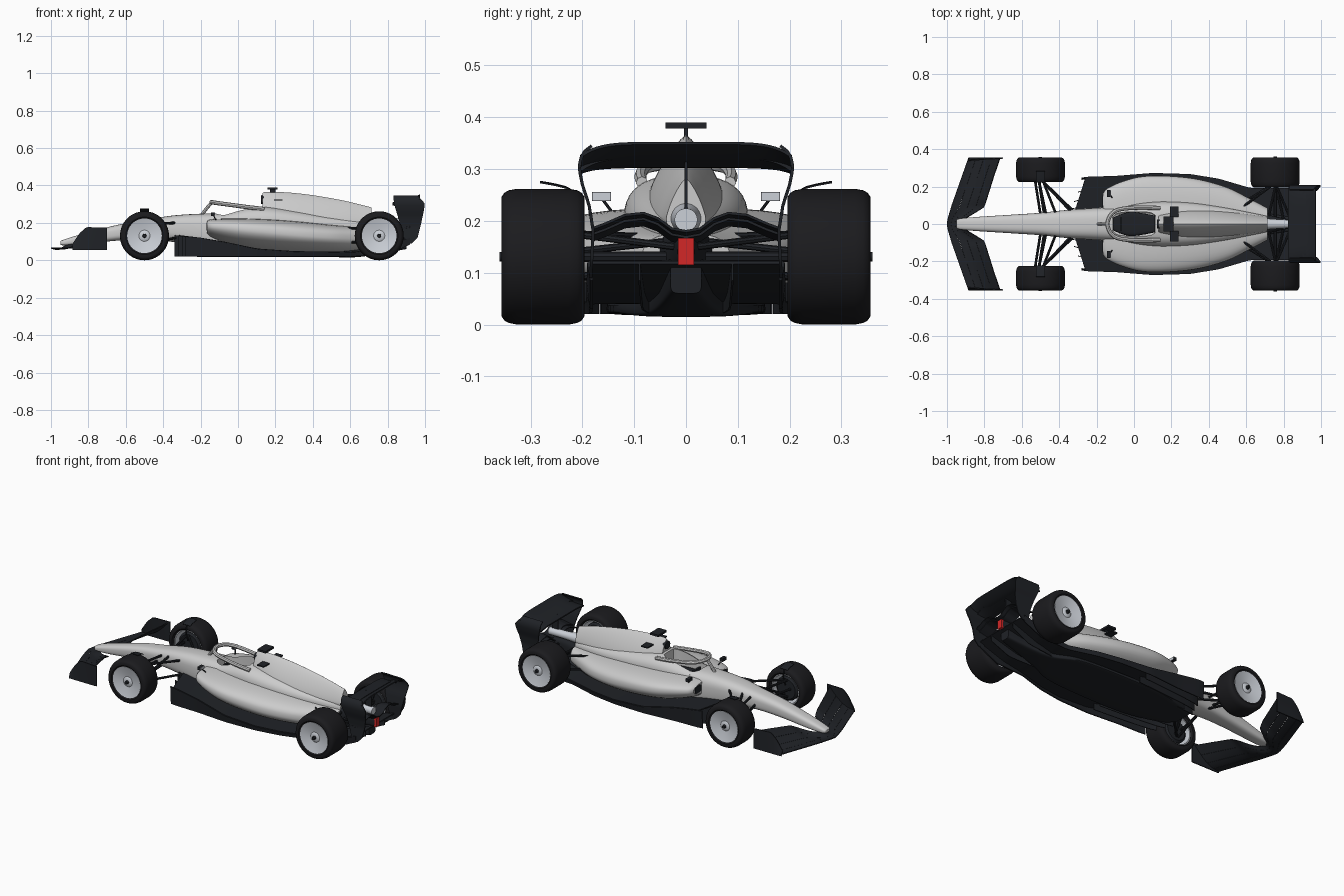
import bpy, bmesh, math
from mathutils import Vector

if "Cube" in bpy.data.objects:
    bpy.data.objects.remove(bpy.data.objects["Cube"])


def mat(name, c):
    m = bpy.data.materials.new(name)
    m.diffuse_color = (*c, 1)
    m.use_nodes = True
    m.node_tree.nodes["Principled BSDF"].inputs["Base Color"].default_value = m.diffuse_color
    return m


DARK = mat("carbon", (0.014, 0.016, 0.02))
RUBBER = mat("rubber", (0.011, 0.011, 0.013))
RIM = mat("rim_silver", (0.6, 0.63, 0.68))
RED = mat("rain_light_red", (0.65, 0.02, 0.02))


def make(name, verts, faces, m=None, mirror=False, thick=0):
    me = bpy.data.meshes.new(name)
    me.from_pydata(verts, [], faces)
    bm = bmesh.new()
    bm.from_mesh(me)
    bmesh.ops.remove_doubles(bm, verts=bm.verts, dist=1e-5)
    bmesh.ops.recalc_face_normals(bm, faces=bm.faces)
    bm.to_mesh(me)
    bm.free()
    ob = bpy.data.objects.new(name, me)
    bpy.context.collection.objects.link(ob)
    if m:
        me.materials.append(m)
    if mirror:
        ob.modifiers.new("mirror", 'MIRROR').use_axis = (False, True, False)
    if thick:
        s = ob.modifiers.new("thickness", 'SOLIDIFY')
        s.thickness, s.offset = thick, 0
    return ob


def smooth_rows(rows, k=6):
    # Catmull-Rom resampling of section rows
    out = []
    for i in range(len(rows) - 1):
        p0, p1, p2, p3 = (rows[min(max(j, 0), len(rows) - 1)] for j in (i - 1, i, i + 1, i + 2))
        for s in range(k):
            t = s / k
            out.append([b + .5 * t * (c - a + t * (2*a - 5*b + 4*c - d + t * (3*(b - c) + d - a)))
                        for a, b, c, d in zip(p0, p1, p2, p3)])
    return out + [rows[-1]]


def loft(name, rows, up=2.5, low=2.5, m=None, n=40, yc=0, mirror=False):
    # rows: x, half width, bottom, widest height, top
    rows = smooth_rows(rows)
    verts, faces = [], []
    for x, hw, zb, zm, zt in rows:
        for i in range(n):
            a = 2 * math.pi * i / n
            c, s = math.cos(a), math.sin(a)
            e = 2 / (up if s >= 0 else low)
            y = math.copysign(abs(c) ** e, c) * hw
            verts.append((x, yc + y, zm + (zt - zm if s >= 0 else zb - zm) * abs(s) ** e))
    for r in range(len(rows) - 1):
        for i in range(n):
            j = (i + 1) % n
            faces.append((r*n + i, r*n + j, r*n + n + j, r*n + n + i))
    faces += [tuple(range(n)), tuple(range(len(verts) - n, len(verts)))]
    return make(name, verts, faces, m, mirror)


def sheet(name, fn, nu, nv, thick, m=DARK, mirror=True):
    verts = [fn(u / nu, v / nv) for u in range(nu + 1) for v in range(nv + 1)]
    w = nv + 1
    faces = [(u*w + v, u*w + v + 1, u*w + w + v + 1, u*w + w + v) for u in range(nu) for v in range(nv)]
    return make(name, verts, faces, m, mirror, thick)


def tab(pts, x):
    if x <= pts[0][0]:
        return pts[0][1]
    for (a, p), (b, q) in zip(pts, pts[1:]):
        if x <= b:
            return p + (q - p) * (x - a) / (b - a)
    return pts[-1][1]


def lathe(name, prof, x, y, z, m, n=56):
    k = len(prof)
    verts = [(x + r * math.cos(2*math.pi*i/n), y + w, z + r * math.sin(2*math.pi*i/n))
             for i in range(n) for w, r in prof]
    faces = [(i*k + j, i*k + (j+1) % k, ((i+1) % n)*k + (j+1) % k, ((i+1) % n)*k + j)
             for i in range(n) for j in range(k)]
    return make(name, verts, faces, m, True)


def tube(name, pts, r, m=DARK, kind='POLY', mirror=True):
    for s in ((1, -1) if mirror else (1,)):
        cu = bpy.data.curves.new(name, 'CURVE')
        cu.dimensions, cu.bevel_depth, cu.bevel_resolution, cu.use_fill_caps = '3D', r, 2, True
        sp = cu.splines.new(kind)
        sp.points.add(len(pts) - 1)
        for p, c in zip(sp.points, pts):
            p.co = (c[0], c[1] * s, c[2], 1)
        if kind == 'NURBS':
            sp.use_endpoint_u, sp.order_u = True, 4
        ob = bpy.data.objects.new(name, cu)
        bpy.context.collection.objects.link(ob)
        if m:
            cu.materials.append(m)


def box(name, c, d, m=DARK, mirror=False):
    v = [(c[0] + i*d[0]/2, c[1] + j*d[1]/2, c[2] + k*d[2]/2) for i in (-1, 1) for j in (-1, 1) for k in (-1, 1)]
    f = [(0, 1, 3, 2), (4, 6, 7, 5), (0, 4, 5, 1), (2, 3, 7, 6), (0, 2, 6, 4), (1, 5, 7, 3)]
    return make(name, v, f, m, mirror)


# Bodywork
nose = loft("nose_and_tub", [
    (-.95, .016, .085, .093, .1), (-.935, .028, .08, .093, .109), (-.85, .037, .083, .108, .136),
    (-.65, .05, .105, .145, .188), (-.5, .06, .112, .16, .214), (-.36, .075, .1, .17, .238),
    (-.2, .086, .07, .16, .249), (0, .1, .04, .15, .252), (.15, .11, .04, .15, .26)], 3, 3)
pods = loft("sidepods", [
    (-.165, .165, .135, .18, .212), (-.14, .192, .115, .178, .22), (-.06, .228, .085, .172, .224),
    (.05, .255, .06, .16, .224), (.2, .256, .045, .145, .218), (.35, .238, .04, .13, .206),
    (.5, .195, .04, .12, .19), (.62, .135, .045, .115, .18), (.715, .085, .06, .12, .175)], 3, 1.9)
surround = loft("cockpit_surround", [
    (-.08, .09, .14, .2, .246), (.0, .106, .14, .2, .272), (.08, .116, .14, .2, .287), (.17, .12, .14, .2, .286),
    (.32, .112, .13, .19, .266), (.5, .085, .12, .18, .236), (.715, .042, .12, .17, .21)], 2.6, 2.6)
loft("engine_cover", [
    (.13, .04, .2, .28, .357), (.15, .052, .2, .27, .365), (.26, .075, .18, .24, .363),
    (.4, .075, .16, .22, .348), (.55, .06, .16, .21, .322), (.65, .046, .16, .205, .299),
    (.715, .038, .165, .205, .282)], 1.3, 2.2)
loft("air_intake", [(.122, .024, .302, .325, .347), (.14, .026, .3, .325, .35)], 2, 2, DARK)
loft("sidepod_inlet", [(-.169, .03, .16, .182, .203), (-.15, .03, .16, .182, .203)], 4, 4, DARK, 32, .122, True)

# Cockpit opening
cut = loft("cockpit_cutter", [(-.115, .035, .15, .25, .4), (-.09, .056, .15, .25, .4), (-.02, .065, .15, .25, .4),
                              (.08, .062, .15, .25, .4), (.115, .045, .15, .25, .4)], 12, 12)
cut.hide_render = True
cut.hide_set(True)
for ob in (nose, pods, surround):
    b = ob.modifiers.new("opening", 'BOOLEAN')
    b.operation, b.object, b.solver = 'DIFFERENCE', cut, 'EXACT'
loft("cockpit_lining", [(-.113, .034, .14, .17, .2), (-.02, .064, .14, .17, .2), (.113, .045, .14, .17, .2)], 6, 6, DARK)
box("steering_wheel", (-.07, 0, .215), (.012, .07, .035))
tube("halo_ring", [(.14, .085, .274), (.05, .09, .284), (-.05, .086, .298), (-.12, .07, .307), (-.142, .02, .311),
                   (-.142, 0, .311)], .0115, None, 'NURBS')
tube("halo_pillar", [(-.138, 0, .31), (-.165, 0, .285), (-.195, 0, .24)], .009, None, 'NURBS', False)
box("camera_bar", (.185, 0, .384), (.055, .08, .012))
box("camera_stalk", (.185, 0, .37), (.03, .008, .025))
box("cover_winglet", (.215, .065, .322), (.045, .055, .007), DARK, True)
box("mirror", (-.135, .163, .247), (.02, .036, .018), DARK, True)
box("mirror_glass", (-.124, .163, .247), (.003, .034, .016), RIM, True)
tube("mirror_stay", [(-.13, .16, .24), (-.11, .13, .2)], .003)

# Floor, skirts, plank and diffuser
HW = [(-.34, .235), (-.25, .25), (-.1, .254), (.1, .27), (.3, .264), (.45, .24), (.62, .19), (.92, .188)]
ROOF = [(-.345, .135), (-.2, .118), (-.08, .098), (.1, .06), (.3, .046), (.62, .042), (.75, .065), (.92, .12)]
LOW = [(-.34, .02), (.6, .021), (.8, .03), (.92, .085)]


def floor_pt(u, v):
    x = -.34 + .08 * v + (1.26 - .08 * v) * u
    return (x, v * tab(HW, x), tab(ROOF, x))


def skirt_pt(u, v):
    x = -.28 + 1.2 * u
    lo, hi = tab(LOW, x), tab(ROOF, x)
    return (x, tab(HW, x) - .006 * (1 - v), lo + (hi - lo) * v)


def fence(y0, y1, x0, x1):
    def f(u, v):
        x = x0 + (x1 - x0) * u
        lo, hi = tab(LOW, x), tab(ROOF, x)
        return (x, y0 + (y1 - y0) * u ** .6, lo + (hi - lo) * v)
    return f


sheet("floor", floor_pt, 50, 10, .006)
sheet("floor_skirt", skirt_pt, 50, 4, .006)
for i, (a, b) in enumerate(((.08, .11), (.12, .165), (.17, .215))):
    sheet("floor_fence", fence(a, b, -.34 + i * .02, .1), 14, 3, .004)
sheet("diffuser_fence", fence(.07, .09, .62, .92), 8, 3, .004)
loft("plank", [(-.34, .06, .035, .05, .11), (-.25, .1, .02, .035, .1), (0, .15, .018, .03, .055), (.45, .14, .018, .03, .045),
               (.65, .07, .018, .035, .06), (.9, .03, .06, .09, .12)], 5, 5, DARK)

# Front wing: four stacked elements and endplates
LE = [(0, -1), (.03, -.995), (.1, -.975), (.355, -.885)]
TE = [(0, -.92), (.03, -.9), (.09, -.8), (.25, -.75), (.355, -.715)]
RISE = [(0, .015), (.05, .02), (.13, .065), (.25, .085), (.355, .1)]


def wing_el(t0, t1):
    def f(u, v):
        y, t = .352 * u, t0 + (t1 - t0) * v
        a, b = tab(LE, y), tab(TE, y)
        return (a + (b - a) * t, y, .066 - .012 * math.sin(math.pi * t) + tab(RISE, y) * t ** 1.6)
    return f


for i in range(4):
    sheet("front_wing_element", wing_el(i * .25, i * .25 + .245), 24, 5, .005)
sheet("front_wing_endplate", lambda u, v: (
    -.885 + .185 * u, .352 - .012 * v * (1 - u),
    .055 + v * (tab([(0, .03), (.2, .088), (.4, .122), (1, .12)], u))), 16, 6, .006)

# Rear wing, endplates, beam wing, pylon
FR = [(.09, .895), (.2, .865), (.3, .835), (.348, .83)]
RE = [(.09, .93), (.12, .96), (.2, .98), (.3, 1.0), (.32, .985), (.348, .955)]
YY = [(.09, .184), (.18, .179), (.23, .187), (.27, .2), (.3, .206), (.32, .204), (.335, .195), (.348, .178)]


def endplate(u, v):
    z = .09 + .255 * v
    a, b = tab(FR, z), tab(RE, z)
    return (a + (b - a) * u, tab(YY, z), z)


def rear_el(x0, x1, z0, z1):
    def f(u, v):
        drop = .025 * u ** 6
        return (x0 + (x1 - x0) * v, .203 * u, z0 + (z1 - z0) * v ** 1.5 - drop * (.4 + .6 * v))
    return f


def beam(x, z):
    # dips under the exhaust, crests either side of it
    bump = [(0, .165), (.15, .17), (.3, .19), (.45, .2), (.65, .196), (.85, .18), (1, .17)]
    return lambda u, v: (x + .07 * v, .182 * u, tab(bump, u) + z + .012 * v)


sheet("rear_wing_endplate", endplate, 8, 24, .006)
sheet("rear_wing_main", rear_el(.825, .92, .306, .325), 20, 6, .008)
sheet("rear_wing_flap", rear_el(.9, .972, .318, .35), 20, 6, .006)
sheet("beam_wing_lower", beam(.86, -.008), 20, 4, .005)
sheet("beam_wing_upper", beam(.88, .003), 20, 4, .005)
box("wing_pylon", (.875, 0, .265), (.04, .006, .1))

# Gearbox tail, exhaust and rain light
loft("crash_structure", [(.68, .06, .07, .13, .185), (.8, .03, .1, .14, .18), (.925, .016, .115, .14, .168)], 3, 3, DARK)
loft("exhaust", [(.7, .03, .175, .205, .235), (.8, .023, .18, .203, .226), (.91, .022, .18, .202, .224)], 2, 2, RIM)
box("rain_light", (.93, 0, .141), (.014, .03, .052), RED)

# Wheels
for end, x, y, W in (("front", -.5, .225, .13), ("rear", .755, .196, .16)):
    R = .131
    lathe(end + "_tyre", [(.01, .092), (0, .1), (0, .115), (.005, .123), (.014, .128), (.03, R), (W - .03, R),
                          (W - .014, .128), (W - .005, .123), (W, .115), (W, .1), (W - .006, .092)], x, y, R, RUBBER)
    lathe(end + "_rim", [(.012, .0925), (W - .004, .0925), (W - .006, .087), (W - .016, .03), (W - .01, .02),
                         (W - .01, 0), (W - .035, 0), (W - .035, .082), (.012, .086)], x, y, R, RIM)
    lathe(end + "_brake_drum", [(.02, 0), (.02, .06), (.03, .072), (W - .036, .072), (W - .036, 0)], x, y, R, DARK)
    lathe(end + "_wheel_nut", [(W - .02, 0), (W - .02, .012), (W + .004, .009), (W + .004, 0)], x, y, R, DARK, 20)
sheet("wheel_winglet", lambda u, v: (-.525 + .05 * u, .222 + .06 * v,
      .258 + .016 * v ** .6 + .002 * math.sin(math.pi * u)), 6, 6, .003)
tube("winglet_stay", [(-.5, .223, .259), (-.5, .216, .22), (-.5, .235, .16)], .004)

# Suspension arms
for p, q in (((-.51, .24, .19), (-.47, .05, .19)), ((-.5, .24, .19), (-.34, .07, .2)),
             ((-.51, .24, .09), (-.48, .05, .125)), ((-.5, .24, .09), (-.33, .075, .12)),
             ((-.49, .24, .1), (-.42, .06, .2)), ((-.53, .24, .14), (-.5, .05, .15)),
             ((.755, .22, .175), (.58, .09, .17)), ((.755, .22, .175), (.84, .02, .15)),
             ((.755, .22, .09), (.56, .1, .1)), ((.755, .22, .09), (.8, .02, .12)),
             ((.76, .22, .14), (.72, .04, .16))):
    tube("suspension_arm", [p, q], .007)
tube("rear_driveshaft", [(.755, .22, .131), (.755, 0, .131)], .01)

# Apply modifiers and smooth
bpy.ops.object.select_all(action='DESELECT')
for ob in bpy.context.scene.objects:
    if ob != cut:
        ob.select_set(True)
bpy.context.view_layer.objects.active = nose
bpy.ops.object.convert(target='MESH')
bpy.ops.object.shade_smooth_by_angle(angle=math.radians(35))
